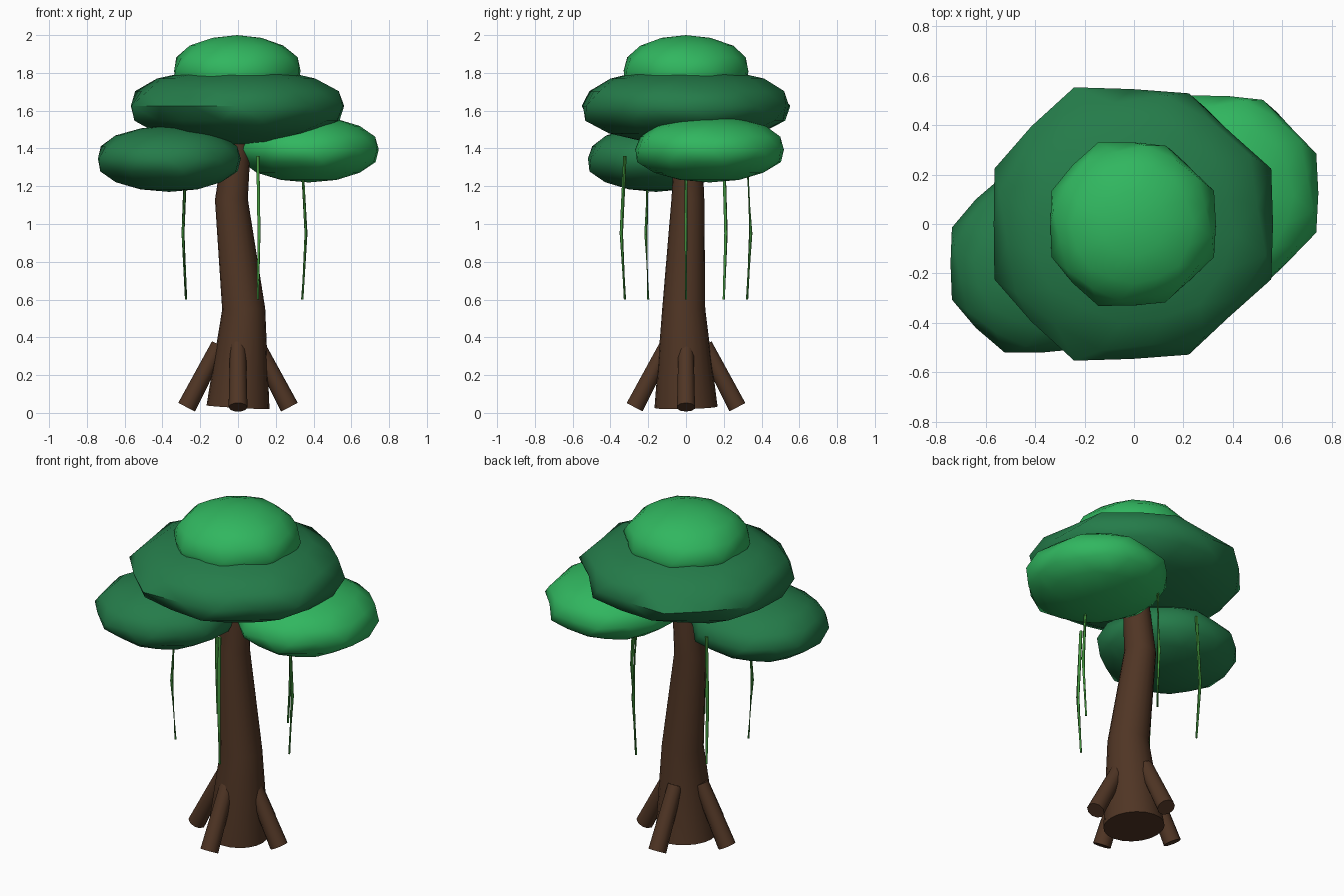
import bpy, bmesh
from math import sin, cos, pi, tau
from mathutils import Vector, Matrix

if "Cube" in bpy.data.objects:
    bpy.data.objects.remove(bpy.data.objects["Cube"])


def material(name, rgb):
    m = bpy.data.materials.new(name)
    m.use_nodes = True
    m.diffuse_color = (*rgb, 1)
    m.node_tree.nodes["Principled BSDF"].inputs["Base Color"].default_value = (*rgb, 1)
    return m


BARK = material("bark brown", (0.08, 0.036, 0.018))
LIGHT = material("light leaf green", (0.03, 0.47, 0.115))
DARK = material("dark leaf green", (0.018, 0.2, 0.068))
VINE = material("vine green", (0.06, 0.33, 0.05))


def finish(name, bm, mat):
    bmesh.ops.recalc_face_normals(bm, faces=bm.faces[:])
    mesh = bpy.data.meshes.new(name)
    bm.to_mesh(mesh)
    bm.free()
    mesh.materials.append(mat)
    obj = bpy.data.objects.new(name, mesh)
    bpy.context.collection.objects.link(obj)
    bpy.ops.object.select_all(action="DESELECT")
    obj.select_set(True)
    bpy.context.view_layer.objects.active = obj
    bpy.ops.object.shade_smooth_by_angle(angle=pi / 3)
    return obj


def tube(name, path, radii, sides, mat):
    """Sweep a round section along a path, with capped ends."""
    bm = bmesh.new()
    pts = [Vector(p) for p in path]
    rings = []
    for i, (p, r) in enumerate(zip(pts, radii)):
        along = (pts[min(i + 1, len(pts) - 1)] - pts[max(i - 1, 0)]).normalized()
        turn = Vector((0, 0, 1)).rotation_difference(along)
        rings.append([bm.verts.new(p + turn @ Vector((r * cos(tau * k / sides), r * sin(tau * k / sides), 0)))
                      for k in range(sides)])
    for a, b in zip(rings, rings[1:]):
        for k in range(sides):
            n = (k + 1) % sides
            bm.faces.new((a[k], a[n], b[n], b[k]))
    bm.faces.new(rings[0][::-1])
    bm.faces.new(rings[-1])
    return finish(name, bm, mat)


def canopy(name, centre, size, lobe, twist, mat):
    """Flattened ball with alternating lobes that swirl towards the poles."""
    bm = bmesh.new()
    bmesh.ops.create_uvsphere(bm, u_segments=16, v_segments=8, radius=1)
    for k, v in enumerate(bm.verts):
        x, y, z = v.co
        spoke = round(Vector((x, y)).angle_signed(Vector((1, 0)), 0) * 8 / pi)
        swell = 1 + lobe * (1 if spoke % 2 else -1) * (1 - z * z)
        swell += 0.03 * sin(3 * x + 5 * z) * cos(4 * y)
        p = Matrix.Rotation(twist * z, 3, "Z") @ Vector((x * swell, y * swell, z))
        v.co = Vector(centre) + Vector(a * b for a, b in zip(p, size))
    return finish(name, bm, mat)


# Leaning trunk
tube("trunk", [(0, 0, 0.03), (0.03, -0.012, 0.55), (-0.035, 0.01, 1.13), (0, 0.012, 1.47)],
     [0.167, 0.114, 0.087, 0.07], 20, BARK)

# Buttress roots and hanging vines, spaced evenly round the trunk
for i in range(4):
    c, s = cos(i * pi / 2), sin(i * pi / 2)
    tube(f"root_{i + 1}", [(0.272 * c, 0.272 * s, 0.03), (0.1 * c, 0.1 * s, 0.36)], [0.05, 0.042], 10, BARK)

for i in range(5):
    c, s = cos(i * tau / 5), sin(i * tau / 5)
    tube(f"vine_{i + 1}", [(r * c, r * s, z) for r, z in ((0.34, 1.36), (0.36, 0.95), (0.34, 0.6))],
         [0.009, 0.009, 0.006], 6, VINE)

# Leaf canopies
canopy("canopy_top", (-0.005, 0, 1.81), (0.345, 0.34, 0.19), 0.03, 0.6, LIGHT)
canopy("canopy_middle", (-0.005, 0, 1.625), (0.585, 0.565, 0.205), 0.035, 0.4, DARK)
canopy("canopy_right", (-0.365, -0.16, 1.345), (0.39, 0.37, 0.175), 0.03, 0.5, DARK)
canopy("canopy_left", (0.375, 0.125, 1.395), (0.38, 0.405, 0.175), 0.03, 0.5, LIGHT)
